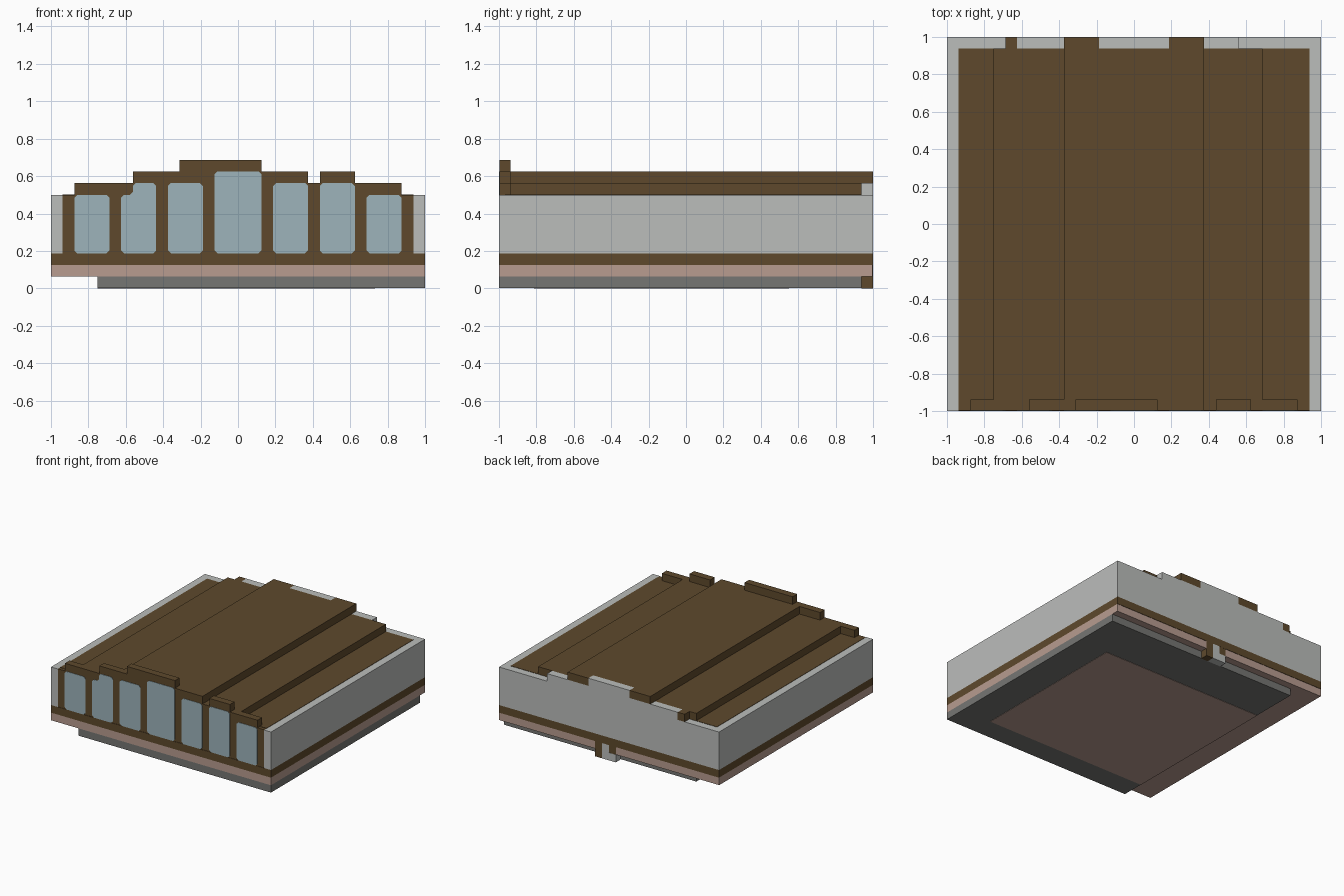
import bpy
import bmesh
from mathutils import Vector

cube = bpy.data.objects.get("Cube")
if cube:
    bpy.data.objects.remove(cube, do_unlink=True)

U = 1 / 16  # block size; all coordinates below are counted in blocks


def material(name, rgb):
    lin = [((c / 255 + 0.055) / 1.055) ** 2.4 for c in rgb] + [1]
    m = bpy.data.materials.new(name)
    m.use_nodes = True
    m.diffuse_color = lin
    m.node_tree.nodes["Principled BSDF"].inputs["Base Color"].default_value = lin
    return m


BROWN = material("dark brown", (94, 73, 44))
WALL = material("light grey", (187, 189, 187))
PINK = material("dusty pink", (184, 156, 144))
STONE = material("dark grey", (118, 118, 115))
GLASS = material("pale blue glass", (157, 180, 187))


def finish(name, bm, mat):
    bmesh.ops.recalc_face_normals(bm, faces=bm.faces)
    me = bpy.data.meshes.new(name)
    bm.to_mesh(me)
    bm.free()
    me.materials.append(mat)
    ob = bpy.data.objects.new(name, me)
    bpy.context.collection.objects.link(ob)
    return ob


def box(name, mat, x0, x1, y0, y1, z0, z1):
    bm = bmesh.new()
    bmesh.ops.create_cube(bm, size=1)
    for v in bm.verts:
        v.co = Vector(((x0, x1)[v.co.x > 0], (y0, y1)[v.co.y > 0],
                       (z0, z1)[v.co.z > 0])) * U
    return finish(name, bm, mat)


def prism(name, mat, outline, y0, y1):
    """Extrude an x-z outline from y0 to y1."""
    bm = bmesh.new()
    face = bm.faces.new([bm.verts.new(Vector((x, y0, z)) * U) for x, z in outline])
    ext = bmesh.ops.extrude_face_region(bm, geom=[face])
    moved = [g for g in ext["geom"] if isinstance(g, bmesh.types.BMVert)]
    bmesh.ops.translate(bm, verts=moved, vec=(0, (y1 - y0) * U, 0))
    return finish(name, bm, mat)


def soften(outline, r=0.25):
    """Cut each corner of an outline."""
    pts = []
    for i, p in enumerate(outline):
        p = Vector(p)
        for q in (outline[i - 1], outline[(i + 1) % len(outline)]):
            pts.append(p + (Vector(q) - p).normalized() * r)
    return pts


# Foundation, its underside panel and the floor bands
box("foundation", STONE, -12, 16, -16, 15, 0.04, 1)
box("underside_panel", PINK, -12, 11.7, -13, 8.8, 0, 0.05)
box("lower_band", PINK, -16, 16, -16, 15.95, 1, 2)
box("upper_band", BROWN, -16, 16, -16, 16, 2, 3)

# Walls: body set back behind the facade, with corner posts
box("wall_body", WALL, -16, 16, -15.5, 16, 3, 8)
for side, x in (("right", -16), ("left", 15)):
    box(side + "_corner_post", WALL, x, x + 1, -16, -15, 3, 8)

# Stepped facade: (start x, height) of each step
steps = [(-15, 8), (-14, 9), (-9, 10), (-5, 11), (2, 10),
         (6, 9), (7, 10), (10, 9), (14, 8)]
outline = [(-15, 3)]
for i, (x, z) in enumerate(steps):
    end = steps[i + 1][0] if i + 1 < len(steps) else 15
    outline += [(x, z), (end, z)]
outline.append((15, 3))
prism("front_facade", BROWN, outline, -15.95, -15)

# Window panes: (left edge, right edge, top)
for i, (a, b, top) in enumerate([(-14, -11, 8), (-6, -3, 9), (-2, 2, 10),
                                 (3, 6, 9), (7, 10, 9), (11, 14, 8)]):
    prism(f"window_{i + 1}", GLASS,
          soften([(a, 3), (a, top), (b, top), (b, 3)]), -16, -15.9)
prism("stepped_window", GLASS,
      soften([(-10, 3), (-10, 8), (-9, 8), (-9, 9), (-7, 9), (-7, 3)]), -16, -15.9)

# Roof tiers
box("roof_base", BROWN, -15, 15, -15.5, 15, 7.9, 8.04)
box("roof_middle", BROWN, -12, 11, -15.5, 15, 8, 9)
box("roof_top", BROWN, -6, 6, -15.5, 15, 9, 10)

# Back parapet with brown end blocks
box("back_parapet_low", WALL, -10, 9, 15, 16, 8, 9)
box("back_parapet_high", WALL, -3, 3, 15, 16, 9, 10)
box("back_block_small", BROWN, -11, -10, 15, 16, 8, 9)
for side, x in (("right", -6), ("left", 3)):
    box(side + "_back_block", BROWN, x, x + 3, 15, 16, 9, 10)

# Back step with its post and small opening
box("back_post", BROWN, 1, 2, 15, 16, 0, 2)
box("back_step", WALL, -1, 1, 15, 16, 0, 1)
box("back_step_riser", WALL, 0, 1, 15, 16, 1, 2)
box("back_opening", BROWN, -1, 0, 15.9, 15.98, 1, 2)
